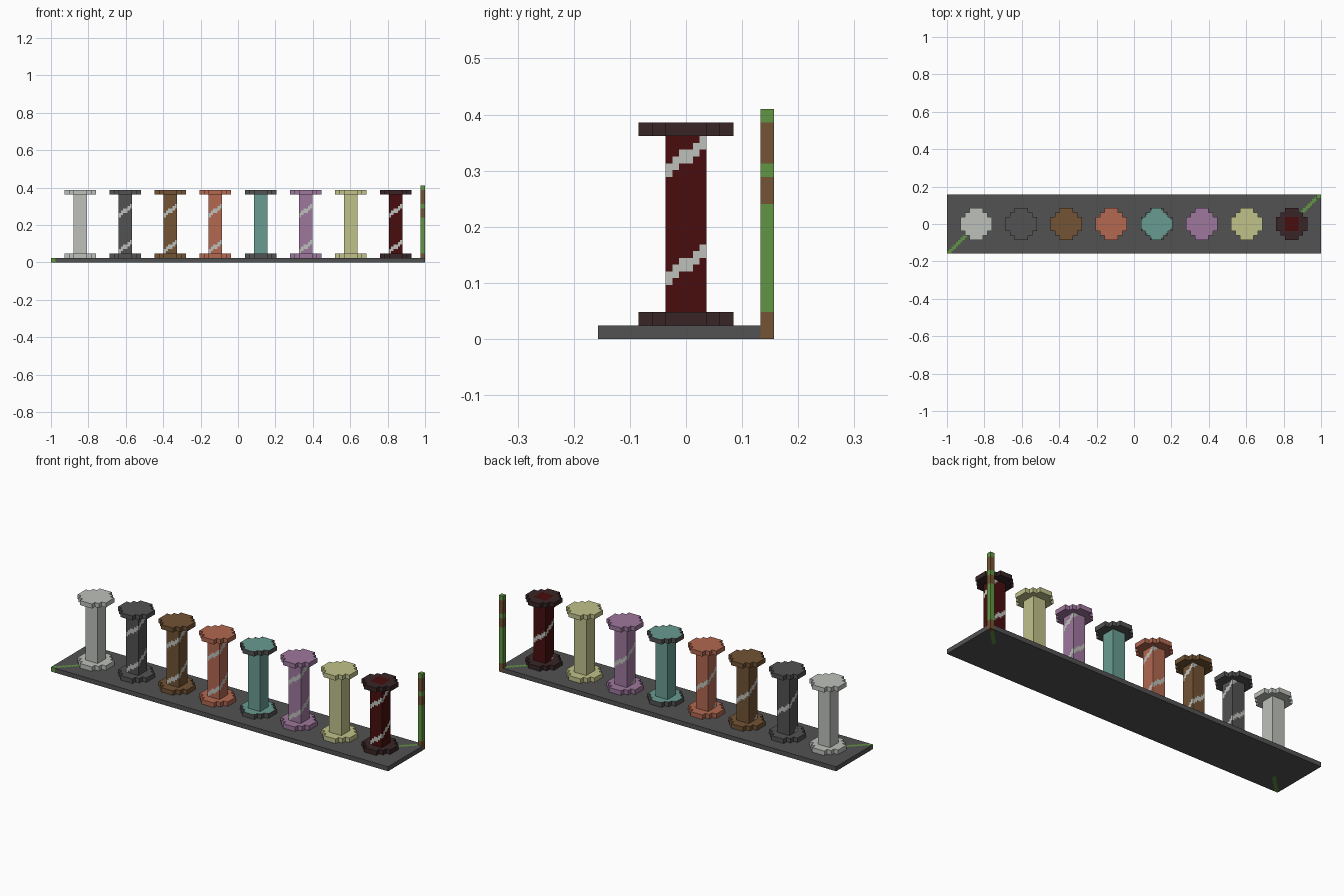
import bpy, bmesh, math

cube = bpy.data.objects.get("Cube")
if cube:
    bpy.data.objects.remove(cube, do_unlink=True)

V = 2 / 166  # size of one block


def material(name, rgb):
    lin = [((c / 255 + 0.055) / 1.055) ** 2.4 for c in rgb]
    m = bpy.data.materials.new(name)
    m.use_nodes = True
    m.diffuse_color = (*lin, 1)
    m.node_tree.nodes["Principled BSDF"].inputs["Base Color"].default_value = (*lin, 1)
    return m


PALE = material("pale stone", (188, 192, 186))
DARK = material("dark stone", (82, 82, 82))
BROWN = material("brown", (114, 83, 52))
ORANGE = material("terracotta", (178, 104, 80))
TEAL = material("teal", (105, 156, 145))
PURPLE = material("purple", (158, 119, 157))
YELLOW = material("pale yellow", (192, 194, 138))
RED = material("dark red", (72, 13, 14))
MAROON = material("maroon black", (56, 37, 38))
GREEN = material("green", (97, 149, 67))

AXES = ((1, 0, 0), (0, 1, 0), (0, 0, 1))
NORMALS = [tuple(s * c for c in a) for a in AXES for s in (1, -1)]


def blocks(name, cells, rule, cx=0):
    """Outer shell of a set of block cells; rule(cell, normal) gives the material."""
    cells = set(cells)
    bm = bmesh.new()
    verts, mats = {}, []

    def vert(p):
        if p not in verts:
            verts[p] = bm.verts.new([c * V for c in p])
        return verts[p]

    for cell in cells:
        for n in NORMALS:
            if tuple(c + d for c, d in zip(cell, n)) in cells:
                continue
            axis = [abs(c) for c in n].index(1)
            a, b = (axis + 1) % 3, (axis + 2) % 3
            ring = []
            for da, db in ((0, 0), (1, 0), (1, 1), (0, 1)):
                p = list(cell)
                p[axis] += n[axis] > 0
                p[a] += da
                p[b] += db
                ring.append(vert(tuple(p)))
            face = bm.faces.new(ring if n[axis] > 0 else ring[::-1])
            mat = rule(cell, n)
            if mat not in mats:
                mats.append(mat)
            face.material_index = mats.index(mat)
    # merge flat areas of one colour
    bmesh.ops.dissolve_limit(bm, angle_limit=math.radians(1), verts=bm.verts[:],
                             edges=bm.edges[:], delimit={'MATERIAL'})
    me = bpy.data.meshes.new(name)
    bm.to_mesh(me)
    bm.free()
    for m in mats:
        me.materials.append(m)
    ob = bpy.data.objects.new(name, me)
    ob.location.x = cx * V
    bpy.context.collection.objects.link(ob)
    return ob


def box(x, y, z):
    return [(i, j, k) for i in range(*x) for j in range(*y) for k in range(*z)]


# Base slab with short green diagonals in two opposite corners
def slab_rule(c, n):
    for u, w in ((c[0] + 83, c[1] + 13), (82 - c[0], 12 - c[1])):
        if u < 9 and u - w in (0, 1):
            return GREEN
    return DARK


corner_post = box((81, 83), (11, 13), (0, 34))
blocks("base_slab", set(box((-83, 83), (-13, 13), (0, 2))) - set(corner_post), slab_rule)


# Corner post in brown and green bands
def post_rule(c, n):
    z = c[2]
    return BROWN if z < 4 or 20 <= z < 24 or 26 <= z < 32 else GREEN


blocks("corner_post", corner_post, post_rule)


# Spiral ribbon: distance around the shaft against height
def spiral(c, n):
    x, y, z = c
    t = {(0, -1, 0): x + 3, (1, 0, 0): y + 9,
         (0, 1, 0): 14 - x, (-1, 0, 0): 20 - y}.get(n)
    if t is None:
        return False
    offset = (z + 0.5 - 5 - (t + 0.5) * 2 / 3 + 8) % 16 - 8
    return abs(offset) < 1.1


def cap_cells(z0):
    shape = set()
    for hx, hy in ((7, 3), (5, 5), (3, 7)):
        shape |= set(box((-hx, hx), (-hy, hy), (z0, z0 + 2)))
    return shape


def pillar(name, cx, shaft, rim, inlay, striped):
    def shaft_rule(c, n):
        return PALE if striped and spiral(c, n) else shaft

    def cap_rule(c, n):
        x, y = abs(c[0] + 0.5), abs(c[1] + 0.5)
        inside = {"diamond": x + y <= 8, "square": max(x, y) < 3}.get(inlay, False)
        return shaft if inside and n[2] > 0 else rim

    blocks(name + "_shaft", box((-3, 3), (-3, 3), (4, 30)), shaft_rule, cx)
    blocks(name + "_foot", cap_cells(2), cap_rule, cx)
    blocks(name + "_capital", cap_cells(30), cap_rule, cx)


# Row of eight pillars: shaft, rim, inlay on the capital, ribbon
PILLARS = (
    ("pale_pillar", PALE, PALE, None, False),
    ("dark_pillar", DARK, DARK, None, True),
    ("brown_pillar", BROWN, BROWN, None, True),
    ("terracotta_pillar", ORANGE, ORANGE, None, True),
    ("teal_pillar", TEAL, DARK, "diamond", False),
    ("purple_pillar", PURPLE, PURPLE, None, True),
    ("yellow_pillar", YELLOW, YELLOW, None, False),
    ("red_pillar", RED, MAROON, "square", True),
)
for i, (name, shaft, rim, inlay, striped) in enumerate(PILLARS):
    pillar(name, -70 + 20 * i, shaft, rim, inlay, striped)
